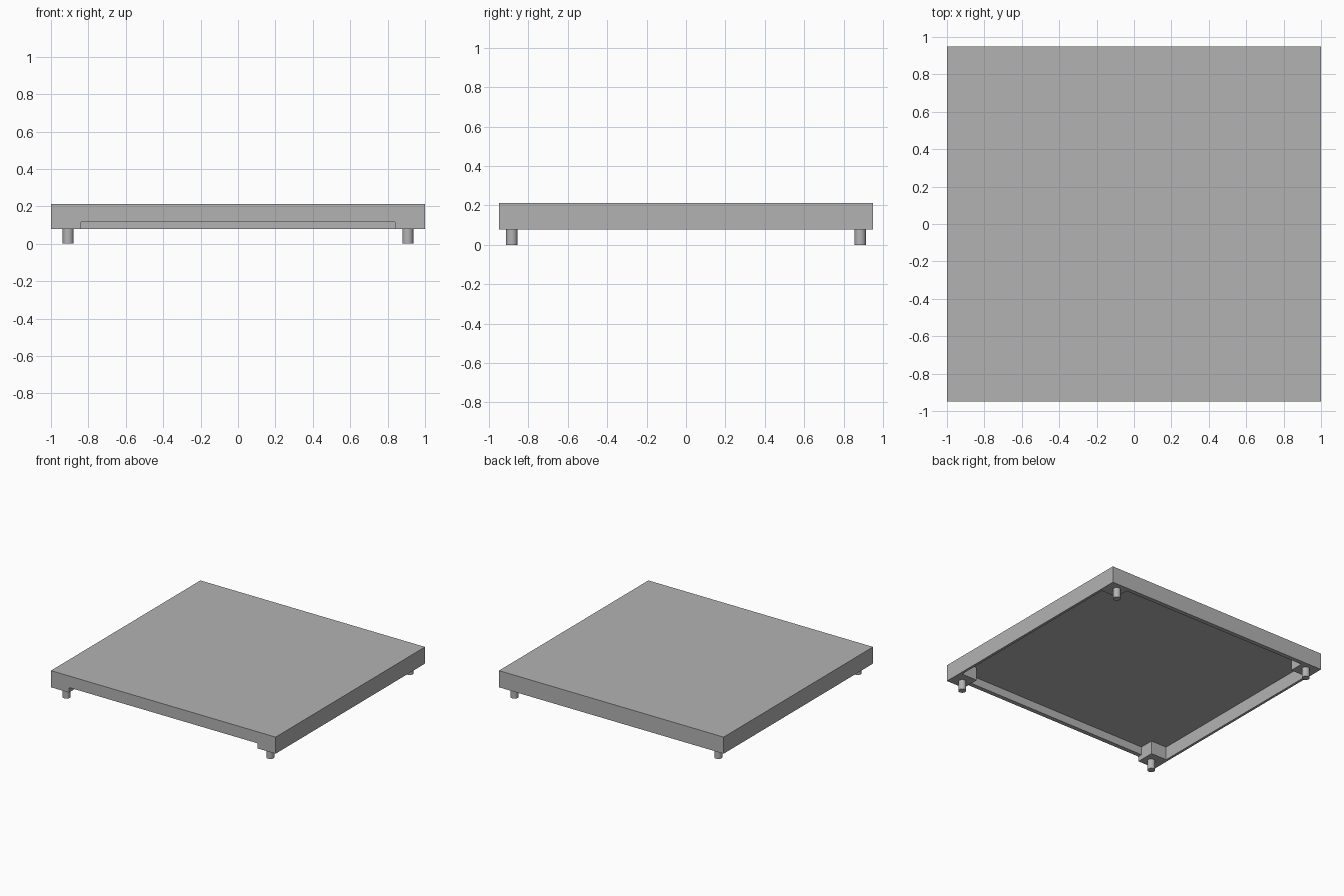
import bpy
import bmesh

cube = bpy.data.objects.get("Cube")
if cube:
    bpy.data.objects.remove(cube)

HALF_X, HALF_Y = 1.0, 0.95
BASE, CEILING, TOP = 0.078, 0.184, 0.212
SIDE_RIM, END_RIM = 0.02, 0.035        # wall thickness at the sides and at front/back
BLOCK_X, BLOCK_Y = 0.84, 0.80          # inner corners of the solid corner blocks

grey = bpy.data.materials.new("light_grey")
grey.use_nodes = True
grey.diffuse_color = (0.45, 0.45, 0.45, 1)
grey.node_tree.nodes["Principled BSDF"].inputs["Base Color"].default_value = grey.diffuse_color


def prism(name, outline, axis, start, end):
    """Extrude a closed outline along y or z."""
    bm = bmesh.new()
    place = (lambda a, b: (a, start, b)) if axis == "y" else (lambda a, b: (a, b, start))
    face = bm.faces.new([bm.verts.new(place(a, b)) for a, b in outline])
    extruded = bmesh.ops.extrude_face_region(bm, geom=[face])["geom"]
    shift = (0, end - start, 0) if axis == "y" else (0, 0, end - start)
    bmesh.ops.translate(bm, vec=shift, verts=[v for v in extruded if isinstance(v, bmesh.types.BMVert)])
    bmesh.ops.recalc_face_normals(bm, faces=bm.faces)
    mesh = bpy.data.meshes.new(name)
    bm.to_mesh(mesh)
    bm.free()
    mesh.materials.append(grey)
    obj = bpy.data.objects.new(name, mesh)
    bpy.context.collection.objects.link(obj)
    return obj


def cut(target, cutter):
    mod = target.modifiers.new("cut", "BOOLEAN")
    mod.operation, mod.solver, mod.object = "DIFFERENCE", "EXACT", cutter
    bpy.context.view_layer.objects.active = target
    bpy.ops.object.modifier_apply(modifier=mod.name)
    bpy.data.objects.remove(cutter)


# Square slab
body = prism("tray_body", [(-HALF_X, -HALF_Y), (HALF_X, -HALF_Y), (HALF_X, HALF_Y), (-HALF_X, HALF_Y)],
             "z", BASE, TOP)

# Hollow underside, leaving four corner blocks
ix, iy = HALF_X - SIDE_RIM, HALF_Y - END_RIM
quarter = [(ix, BLOCK_Y), (BLOCK_X, BLOCK_Y), (BLOCK_X, iy)]
cross = (quarter + [(-x, y) for x, y in reversed(quarter)]
         + [(-x, -y) for x, y in quarter] + [(x, -y) for x, y in reversed(quarter)])
cut(body, prism("cavity_cutter", cross, "z", BASE - 0.1, CEILING))

# Low opening along the front rim, with eased upper corners
notch_top, ease = 0.119, 0.008
half = [(BLOCK_X, BASE - 0.1), (BLOCK_X, notch_top - ease),
        (BLOCK_X - ease * 0.3, notch_top - ease * 0.3), (BLOCK_X - ease, notch_top)]
notch = half + [(-x, z) for x, z in reversed(half)]
cut(body, prism("notch_cutter", notch, "y", -HALF_Y - 0.1, -iy + 0.01))

# Four round feet
for side, sx in (("left", 1), ("right", -1)):
    for end, sy in (("front", -1), ("back", 1)):
        bpy.ops.mesh.primitive_cylinder_add(vertices=32, radius=0.029, depth=BASE,
                                            location=(sx * 0.908, sy * 0.885, BASE / 2))
        foot = bpy.context.object
        foot.name = f"{end}_{side}_foot"
        foot.data.materials.append(grey)
        bpy.ops.object.shade_smooth_by_angle()
